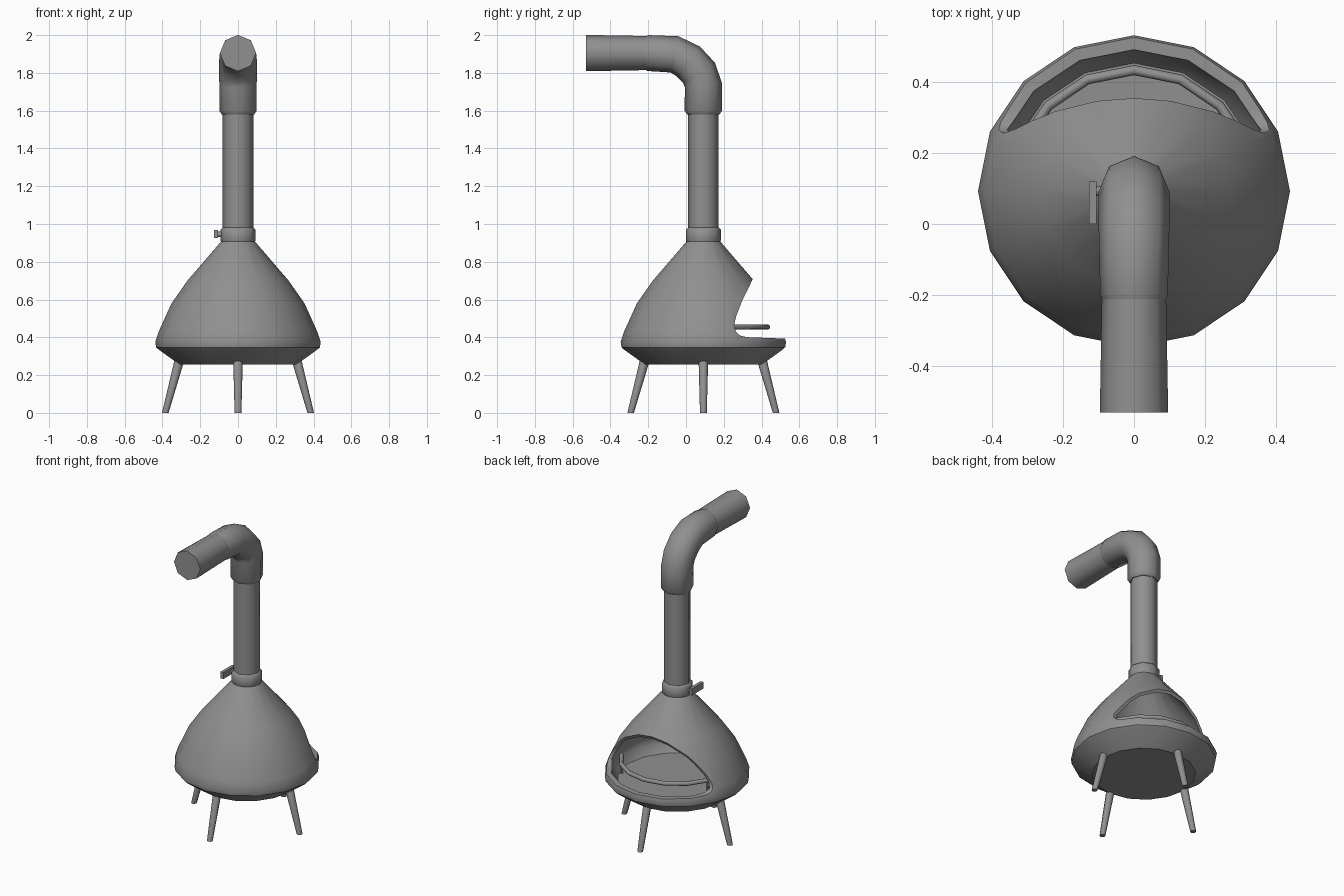
import bpy, bmesh
from math import sin, cos, pi, radians
from mathutils import Vector

if "Cube" in bpy.data.objects:
    bpy.data.objects.remove(bpy.data.objects["Cube"])

CY = 0.092  # y of the stove axis
iron = bpy.data.materials.new("dark_iron")
iron.diffuse_color = (0.28, 0.28, 0.28, 1)
iron.use_nodes = True
iron.node_tree.nodes["Principled BSDF"].inputs["Base Color"].default_value = iron.diffuse_color


def smooth(ob, angle):
    bpy.ops.object.select_all(action='DESELECT')
    ob.select_set(True)
    bpy.context.view_layer.objects.active = ob
    bpy.ops.object.shade_smooth_by_angle(angle=radians(angle))


def finish(name, bm, angle=35):
    bmesh.ops.recalc_face_normals(bm, faces=bm.faces)
    me = bpy.data.meshes.new(name)
    bm.to_mesh(me)
    bm.free()
    me.materials.append(iron)
    ob = bpy.data.objects.new(name, me)
    bpy.context.collection.objects.link(ob)
    smooth(ob, angle)
    return ob


def bridge(bm, rings):
    n = len(rings[0])
    for a, b in zip(rings, rings[1:]):
        for i in range(n):
            j = (i + 1) % n
            bm.faces.new((a[i], a[j], b[j], b[i]))
    bm.faces.new(rings[0])
    bm.faces.new(rings[-1])


def lathe(name, profile, sides, angle=35):
    bm = bmesh.new()
    bridge(bm, [[bm.verts.new((r * cos(2 * pi * i / sides), CY + r * sin(2 * pi * i / sides), z))
                 for i in range(sides)] for r, z in profile])
    return finish(name, bm, angle)


def tube(name, path, radii, sides=8, ref=(1, 0, 0), angle=50):
    pts, ref = [Vector(p) for p in path], Vector(ref)
    bm = bmesh.new()
    rings = []
    for k, (p, r) in enumerate(zip(pts, radii)):
        t = (pts[min(k + 1, len(pts) - 1)] - pts[max(k - 1, 0)]).normalized()
        u = (ref - t * ref.dot(t)).normalized()
        v = t.cross(u)
        rings.append([bm.verts.new(p + r * (u * cos(2 * pi * i / sides) + v * sin(2 * pi * i / sides)))
                      for i in range(sides)])
    bridge(bm, rings)
    return finish(name, bm, angle)


def box(name, lo, hi):
    bm = bmesh.new()
    bmesh.ops.create_cube(bm, size=1)
    for v in bm.verts:
        v.co = [(a + b) / 2 + c * (b - a) for a, b, c in zip(lo, hi, v.co)]
    return finish(name, bm)


# Hollow firebox: outer profile up, thin inner profile back down to the hearth floor
body = lathe("firebox", [
    (0.31, 0.256), (0.42, 0.335), (0.433, 0.347), (0.438, 0.375), (0.42, 0.43), (0.352, 0.58),
    (0.268, 0.70), (0.09, 0.907), (0.075, 0.90), (0.253, 0.69), (0.334, 0.575), (0.4, 0.43),
    (0.397, 0.385), (0.36, 0.335)], 16)

# Opening cut by a side-view profile extruded across x
side = [(0.38, 0.77), (0.357, 0.715), (0.30, 0.60), (0.265, 0.51), (0.255, 0.465), (0.264, 0.43),
        (0.285, 0.41), (0.32, 0.401), (0.53, 0.393), (0.8, 0.385), (0.8, 0.77)]
bm = bmesh.new()
bridge(bm, [[bm.verts.new((x, y, z)) for y, z in side] for x in (-0.7, 0.7)])
cutter = finish("opening_cutter", bm)
cutter.hide_render = True
bpy.context.view_layer.objects.active = body
mod = body.modifiers.new("opening", 'BOOLEAN')
mod.object, mod.operation, mod.solver = cutter, 'DIFFERENCE', 'EXACT'
bpy.ops.object.modifier_apply(modifier=mod.name)
bpy.data.objects.remove(cutter)
smooth(body, 35)

# Splayed legs with flat feet, one on each axis
for k, nm in enumerate(("right", "back", "left", "front")):
    a = k * pi / 2
    c, s = cos(a), sin(a)
    leg = tube(nm + "_leg", [(0.385 * c, CY + 0.385 * s, 0), (0.314 * c, CY + 0.314 * s, 0.265),
                             (0.309 * c, CY + 0.309 * s, 0.285)], (0.018, 0.025, 0.018), 8, (-s, c, 0))
    for v in leg.data.vertices:
        if v.co.z < 0.05:
            v.co.z = 0

# Collar and straight flue
lathe("collar", [(0.088, 0.90), (0.093, 0.915), (0.093, 0.97), (0.08, 0.982)], 8, 50)
lathe("flue", [(0.081, 0.96), (0.081, 1.60)], 8, 50)

# Elbow and horizontal outlet
tube("elbow", [(0, CY, 1.58), (0, CY, 1.60), (0, CY, 1.735), (0, 0.069, 1.80), (0, 0.013, 1.86),
               (0, -0.06, 1.898), (0, -0.2, 1.905), (0, -0.215, 1.905)],
     (0.086, 0.099, 0.099, 0.1, 0.1, 0.098, 0.095, 0.089))
tube("outlet_pipe", [(0, -0.19, 1.905), (0, -0.53, 1.905)], (0.09, 0.096))

# Damper lever beside the collar
tube("damper_shaft", [(-0.08, CY, 0.945), (-0.115, CY, 0.945)], (0.014, 0.014), 8, (0, 0, 1))
box("damper_lever", (-0.127, 0.0, 0.925), (-0.106, 0.12, 0.968))

# Curved log rail with end posts inside the opening
R = 0.34
angles = [radians(22.5 * i) for i in range(1, 8)]
tube("log_rail", [(R * cos(a), CY + R * sin(a), 0.455) for a in angles],
     [0.014] * len(angles), 8, (0, 0, 1))
for nm, a in (("right", angles[0]), ("left", angles[-1])):
    x, y = R * cos(a), CY + R * sin(a)
    tube(nm + "_rail_post", [(x, y, 0.33), (x, y, 0.455)], (0.01, 0.01), 6)
